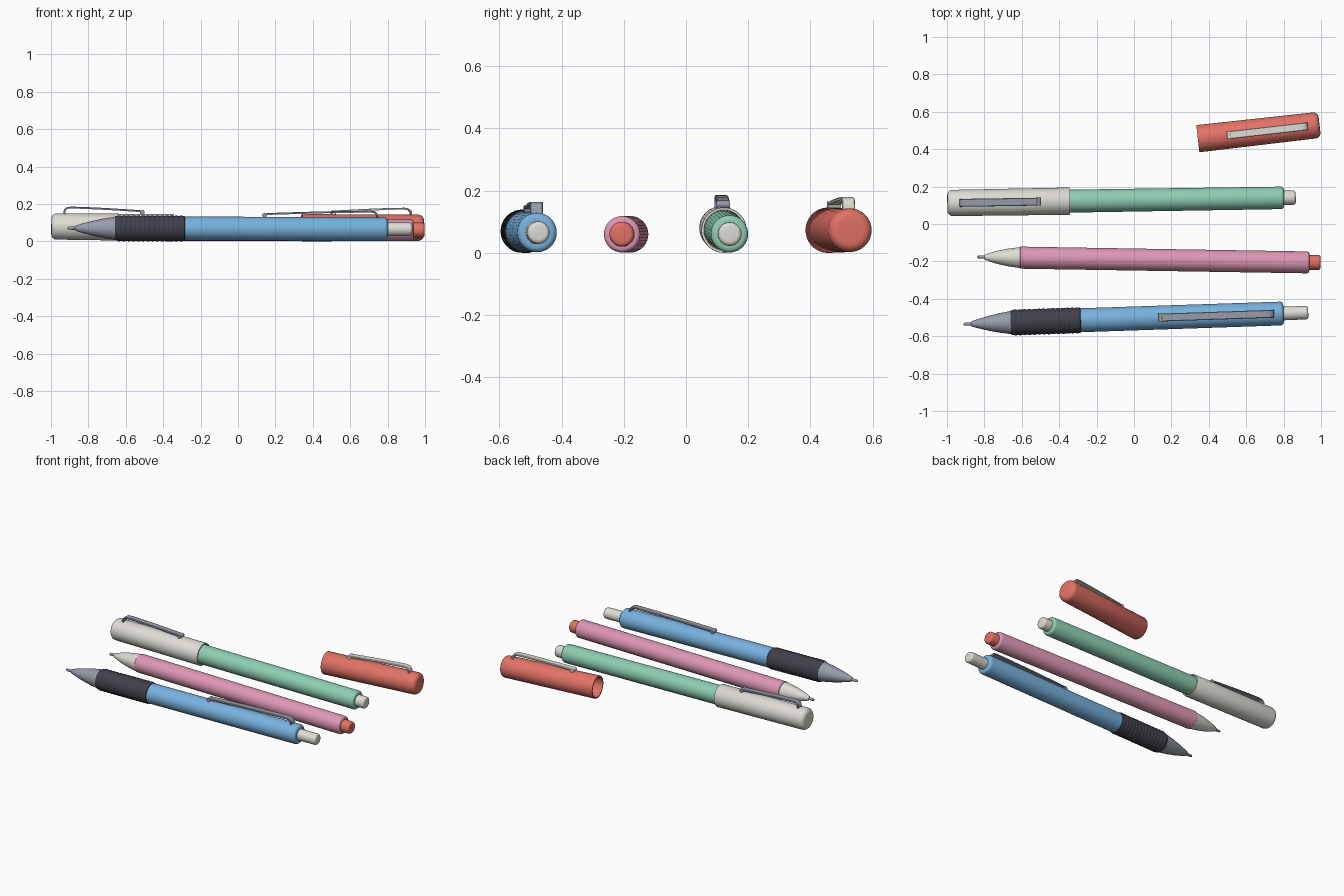
import bpy, bmesh, math
from mathutils import Matrix

if "Cube" in bpy.data.objects:
    bpy.data.objects.remove(bpy.data.objects["Cube"])

SEG = 36


def mat(name, rgb):
    lin = [((c / 255 + 0.055) / 1.055) ** 2.4 for c in rgb]
    m = bpy.data.materials.new(name)
    m.diffuse_color = (*lin, 1)
    m.use_nodes = True
    m.node_tree.nodes["Principled BSDF"].inputs["Base Color"].default_value = m.diffuse_color
    return m


BLUE = mat("sky blue", (120, 178, 222))
PINK = mat("pink", (222, 152, 180))
GREEN = mat("mint green", (142, 206, 180))
RED = mat("coral red", (226, 114, 102))
WHITE = mat("warm white", (222, 220, 212))
DARK = mat("dark rubber", (64, 64, 74))
GRAY = mat("steel gray", (152, 156, 170))


def finish(bm, name, material, frame, angle=35):
    bmesh.ops.recalc_face_normals(bm, faces=bm.faces)
    bm.transform(frame)
    me = bpy.data.meshes.new(name)
    bm.to_mesh(me)
    bm.free()
    me.materials.append(material)
    ob = bpy.data.objects.new(name, me)
    bpy.context.collection.objects.link(ob)
    bpy.ops.object.select_all(action='DESELECT')
    ob.select_set(True)
    bpy.context.view_layer.objects.active = ob
    bpy.ops.object.shade_smooth_by_angle(angle=math.radians(angle))
    return ob


def lathe(name, profile, material, frame):
    """Revolve (x, radius) points around the local x axis and close both ends."""
    bm = bmesh.new()
    rings = []
    for x, r in profile:
        rings.append([bm.verts.new((x, r * math.cos(a), r * math.sin(a)))
                      for a in (2 * math.pi * i / SEG for i in range(SEG))])
    for a, b in zip(rings, rings[1:]):
        for i in range(SEG):
            j = (i + 1) % SEG
            bm.faces.new((a[i], a[j], b[j], b[i]))
    bm.faces.new(rings[0])
    bm.faces.new(rings[-1])
    return finish(bm, name, material, frame)


def rounded(x, r, b, n=5):
    """Profile points rounding off an end at x; b is the signed bevel length."""
    k = abs(b)
    return [(x - b + b * math.sin(t), r - k + k * math.cos(t))
            for t in (math.pi / 2 * i / n for i in range(n + 1))]


def clip(name, x0, length, r, material, frame, s=1, width=0.042):
    """Bent strip rooted at x0 on a barrel of radius r, running along s * x."""
    t = 0.010
    path = [(0, r - 0.012), (0.001, r + 0.010), (0.006, r + 0.020), (0.016, r + 0.027),
            (0.035, r + 0.030), (0.10, r + 0.029), (length * 0.5, r + 0.025),
            (length - 0.04, r + 0.016), (length - 0.01, r + 0.013)]
    bm = bmesh.new()
    rows = []
    for i, (x, z) in enumerate(path):
        xa, za = path[max(i - 1, 0)]
        xb, zb = path[min(i + 1, len(path) - 1)]
        d = math.hypot(xb - xa, zb - za)
        nx, nz = -(zb - za) / d * t / 2, (xb - xa) / d * t / 2
        w, c = width / 2, 0.003
        rows.append([bm.verts.new((x0 + s * (x + k * nx), y, z + k * nz)) for y, k in
                     ((-w, -1), (w, -1), (w, 0.4), (w - c, 1), (-w + c, 1), (-w, 0.4))])
    for a, b in zip(rows, rows[1:]):
        for i in range(6):
            j = (i + 1) % 6
            bm.faces.new((a[i], a[j], b[j], b[i]))
    bm.faces.new(rows[0])
    bm.faces.new(rows[-1])
    finish(bm, name, material, frame)
    # rounded bar under the free end
    bm = bmesh.new()
    bmesh.ops.create_cone(bm, cap_ends=True, segments=16, radius1=0.012, radius2=0.012,
                          depth=width, matrix=Matrix.Translation(
                              (x0 + s * (length - 0.012), 0, r + 0.009))
                          @ Matrix.Rotation(math.pi / 2, 4, 'X'))
    finish(bm, name + "_end", material, frame)


def frame(x, y, z, yaw, drop=0):
    return (Matrix.Translation((x, y, z)) @ Matrix.Rotation(yaw, 4, 'Z')
            @ Matrix.Rotation(drop, 4, 'Y'))


def cap(name, material, clip_material, f):
    """Hollow cap, closed end at local x = 0, open at x = 0.655."""
    prof = rounded(0, 0.070, -0.028)[::-1]
    prof += [(0.652, 0.073), (0.655, 0.072), (0.655, 0.065), (0.652, 0.063), (0.03, 0.060)]
    lathe(name, prof, material, f)
    clip(name + "_clip", 0.068, 0.43, 0.072, clip_material, f)


# blue retractable pen
f = frame(0, -0.505, 0.068, 0.0335, 0.003)
lathe("blue_pen_nib", [(-0.912, 0.004), (-0.905, 0.008), (-0.872, 0.009), (-0.868, 0.014),
                       (-0.84, 0.023), (-0.78, 0.039), (-0.72, 0.052), (-0.655, 0.062)], GRAY, f)
ribs = [(-0.66, 0.062), (-0.655, 0.065)]
for i in range(14):
    x = -0.645 + i * 0.0255
    ribs += [(x, 0.067), (x + 0.006, 0.0695), (x + 0.014, 0.0695), (x + 0.020, 0.067)]
ribs += [(-0.288, 0.067), (-0.285, 0.064)]
lathe("blue_pen_grip", ribs, DARK, f)
lathe("blue_pen_barrel", [(-0.29, 0.064)] + rounded(0.80, 0.0635, 0.018), BLUE, f)
lathe("blue_pen_button", [(0.78, 0.037), (0.90, 0.036)] + rounded(0.932, 0.036, 0.014), WHITE, f)
clip("blue_pen_clip", 0.745, 0.615, 0.0635, GRAY, f, s=-1)

# pink pen
f = frame(0, -0.190, 0.060, -0.0165)
lathe("pink_pen_point", [(-0.836, 0.004), (-0.832, 0.008), (-0.79, 0.009)], GRAY, f)
lathe("pink_pen_cone", [(-0.80, 0.010), (-0.795, 0.015), (-0.74, 0.033), (-0.68, 0.046),
                        (-0.61, 0.056)], WHITE, f)
lathe("pink_pen_barrel", [(-0.61, 0.056), (-0.607, 0.059)] + rounded(0.938, 0.0585, 0.014), PINK, f)
lathe("pink_pen_end_plug", [(0.92, 0.040)] + rounded(0.998, 0.040, 0.014), RED, f)

# green capped pen, resting on its wider cap
f = frame(-0.998, 0.112, 0.080, 0.0155, 0.0105)
cap("green_pen_cap", WHITE, GRAY, f)
lathe("green_pen_barrel", [(0.55, 0.0615)] + rounded(1.80, 0.060, 0.016), GREEN, f)
lathe("green_pen_end_plug", [(1.78, 0.038)] + rounded(1.863, 0.038, 0.014), WHITE, f)

# loose red cap
cap("red_loose_cap", RED, WHITE, frame(0.992, 0.530, 0.073, math.pi + 0.113))
